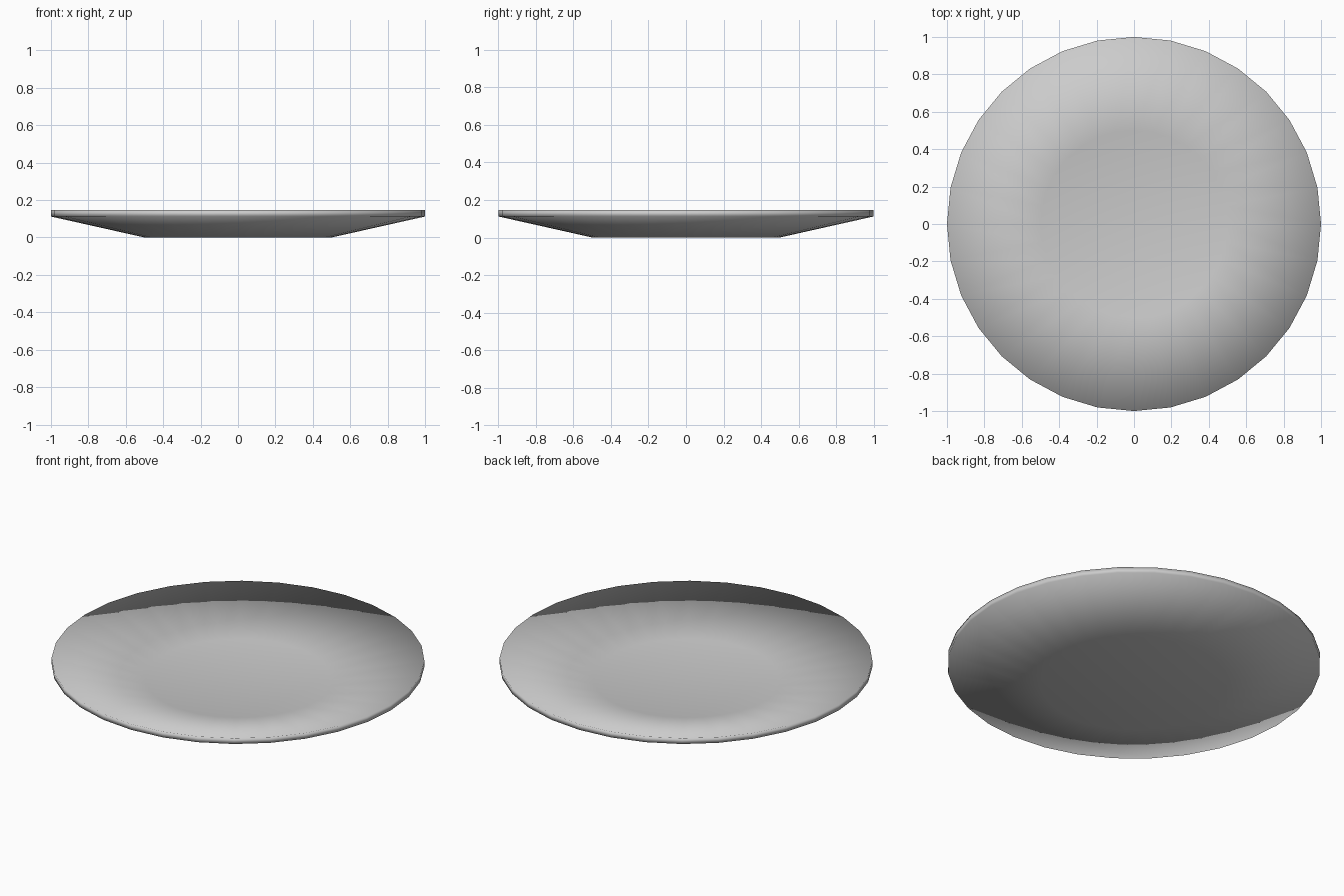
import bpy
import bmesh
from math import cos, sin, tau

if "Cube" in bpy.data.objects:
    bpy.data.objects.remove(bpy.data.objects["Cube"])

SIDES = 32
# Plate profile (radius, height): underside, rim, then inside floor
PROFILE = [(0.50, 0.0), (1.0, 0.112), (1.0, 0.146), (0.50, 0.035)]

bm = bmesh.new()
rings = [[bm.verts.new((r * cos(tau * i / SIDES), r * sin(tau * i / SIDES), z))
          for i in range(SIDES)] for r, z in PROFILE]

# Sloped sides and rim
for low, high in zip(rings, rings[1:]):
    for i in range(SIDES):
        j = (i + 1) % SIDES
        bm.faces.new((low[i], low[j], high[j], high[i]))

# Flat base and inner floor
bm.faces.new(rings[0][::-1])
bm.faces.new(rings[-1])
bmesh.ops.recalc_face_normals(bm, faces=bm.faces)

# Soft shading across every edge
for face in bm.faces:
    face.smooth = True

mesh = bpy.data.meshes.new("plate")
bm.to_mesh(mesh)
bm.free()
plate = bpy.data.objects.new("plate", mesh)
bpy.context.collection.objects.link(plate)
